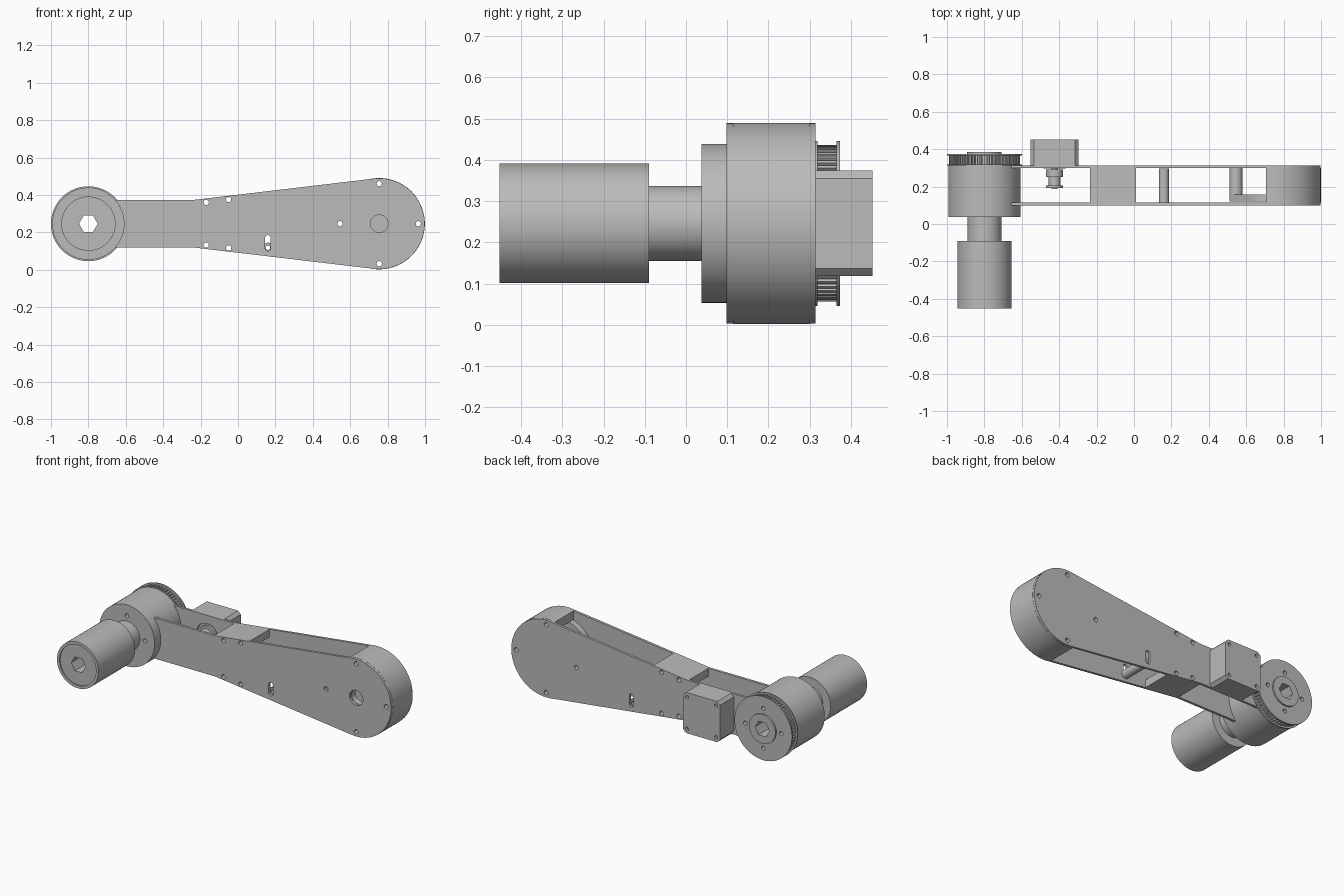
import bpy, bmesh, math
from mathutils import Matrix

if "Cube" in bpy.data.objects:
    bpy.data.objects.remove(bpy.data.objects["Cube"])

grey = bpy.data.materials.new("plain_grey")
grey.diffuse_color = (0.5, 0.5, 0.5, 1)
grey.use_nodes = True
grey.node_tree.nodes["Principled BSDF"].inputs["Base Color"].default_value = grey.diffuse_color

ZC = 0.246                      # height of the arm axis
JX, EX, MX = -0.8, 0.755, -0.425  # joint, far end and motor axes
R_END = 0.243
LEAN = 96.8                     # angle where the taper meets the end arc


def arc(x, z, r, a0, a1, n=48):
    return [(x + r * math.cos(math.radians(a0 + (a1 - a0) * i / n)),
             z + r * math.sin(math.radians(a0 + (a1 - a0) * i / n))) for i in range(n + 1)]


def circle(x, z, r, n=64):
    return arc(x, z, r, 0, 360, n)[:-1]


def slab(name, y0, y1, *loops):
    """Extrude x-z outlines (first outer, rest holes) from y0 to y1."""
    cu = bpy.data.curves.new(name, 'CURVE')
    cu.dimensions = '2D'
    cu.fill_mode = 'BOTH'
    cu.extrude = (y1 - y0) / 2
    for pts in loops:
        sp = cu.splines.new('POLY')
        sp.points.add(len(pts) - 1)
        for p, (x, z) in zip(sp.points, pts):
            p.co = (x, z, 0, 1)
        sp.use_cyclic_u = True
    tmp = bpy.data.objects.new(name + "_outline", cu)
    bpy.context.collection.objects.link(tmp)
    bpy.context.view_layer.update()
    me = bpy.data.meshes.new_from_object(tmp.evaluated_get(bpy.context.evaluated_depsgraph_get()))
    bpy.data.objects.remove(tmp)
    me.transform(Matrix.Translation((0, (y0 + y1) / 2, 0)) @ Matrix.Rotation(math.pi / 2, 4, 'X'))
    bm = bmesh.new()
    bm.from_mesh(me)
    bmesh.ops.remove_doubles(bm, verts=bm.verts, dist=1e-5)
    bmesh.ops.recalc_face_normals(bm, faces=bm.faces)
    bm.to_mesh(me)
    bm.free()
    me.materials.clear()
    me.materials.append(grey)
    ob = bpy.data.objects.new(name, me)
    bpy.context.collection.objects.link(ob)
    bpy.ops.object.select_all(action='DESELECT')
    ob.select_set(True)
    bpy.context.view_layer.objects.active = ob
    bpy.ops.object.shade_smooth_by_angle(angle=math.radians(30))
    return ob


def mirror(pts):
    return [(x, 2 * ZC - z) for x, z in pts]


# Shared holes
strut_holes = [circle(-0.17, 0.36, 0.014, 20), circle(-0.05, 0.375, 0.014, 20)]
end_holes = [circle(EX, ZC + 0.214, 0.014, 20), circle(EX + 0.209, ZC, 0.014, 20),
             circle(EX, ZC - 0.214, 0.014, 20)]
lug_hole = circle(0.545, ZC, 0.014, 20)
slot = arc(0.16, 0.17, 0.015, 0, 180, 12) + arc(0.16, 0.115, 0.015, 180, 360, 12)
hex_hole = circle(JX, ZC, 0.05, 6)
bolt_holes = [circle(JX + 0.125 * math.cos(a), ZC + 0.125 * math.sin(a), 0.013, 20)
              for a in (0, math.pi / 2, math.pi, 1.5 * math.pi)]

# Arm side plates
outline = ([(-0.69, 0.118), (-0.23, 0.118)] + arc(EX, ZC, R_END, -LEAN, LEAN, 72)
           + [(-0.23, 0.374), (-0.69, 0.374)])
holes = strut_holes + [mirror(h) for h in strut_holes] + end_holes + [lug_hole, slot]
slab("front_arm_plate", 0.098, 0.114, outline, *holes, circle(EX, ZC, 0.047))
slab("back_arm_plate", 0.299, 0.314, outline, *holes, circle(MX, ZC, 0.075))

# Middle struts between the plates, top and bottom
strut = [(-0.235, 0.324), (0.01, 0.353), (0.01, 0.4025), (-0.23, 0.374), (-0.235, 0.374)]
slab("upper_strut", 0.114, 0.299, strut, *strut_holes)
slab("lower_strut", 0.114, 0.299, mirror(strut), *[mirror(h) for h in strut_holes])

# Rounded end wall with its floor and standoff
slab("end_wall", 0.114, 0.299,
     arc(EX, ZC, R_END + 0.001, -101.9, 101.9, 72) + arc(EX, ZC, 0.19, 105.3, -105.3, 72), *end_holes)
slab("end_floor", 0.119, 0.158,
     arc(EX, ZC, 0.191, -135, 135, 64) + arc(0.545, ZC, 0.035, 137, 223, 16),
     circle(EX, ZC, 0.047), lug_hole)
slab("end_standoff", 0.158, 0.299, circle(0.545, ZC, 0.035, 40), lug_hole)

# Belt tensioner pin
slab("tensioner_pin", 0.116, 0.297, circle(0.16, 0.118, 0.027, 40), circle(0.16, 0.118, 0.012, 20))

# Joint: drum, neck and front roller share one hex bore
slab("joint_drum", 0.037, 0.312, circle(JX, ZC, 0.193, 96), hex_hole, *bolt_holes)
slab("roller_neck", -0.09, 0.037, circle(JX, ZC, 0.091), hex_hole)
slab("roller_body", -0.446, -0.09, circle(JX, ZC, 0.145, 80), hex_hole)
slab("roller_rim", -0.4525, -0.446, circle(JX, ZC, 0.145, 80), circle(JX, ZC, 0.127, 80))

# Toothed joint pulley with two flanges and a hub
teeth = []
for i in range(64):
    for f, r in ((0, 0.19), (0.5, 0.19), (0.55, 0.176), (0.95, 0.176)):
        a = 2 * math.pi * (i + f) / 64
        teeth.append((JX + r * math.cos(a), ZC + r * math.sin(a)))
slab("pulley_teeth", 0.319, 0.365, teeth, hex_hole, *bolt_holes)
for name, y0, y1 in (("pulley_inner_flange", 0.312, 0.319), ("pulley_outer_flange", 0.365, 0.374)):
    slab(name, y0, y1, circle(JX, ZC, 0.2, 96), hex_hole, *bolt_holes)
slab("pulley_hub", 0.374, 0.384, circle(JX, ZC, 0.092), hex_hole)

# Motor: chamfered square body, rear cap with screw holes
h, c = 0.128, 0.019
square = [(MX + x, ZC + z) for x, z in ((h, h - c), (h - c, h), (c - h, h), (-h, h - c),
                                        (-h, c - h), (c - h, -h), (h - c, -h), (h, c - h))]
screws = [circle(MX + sx * 0.1, ZC + sz * 0.1, 0.011, 20) for sx in (-1, 1) for sz in (-1, 1)]
slab("motor_body", 0.314, 0.437, square)
slab("motor_cap", 0.437, 0.4525, square, *screws)
slab("motor_boss", 0.297, 0.314, circle(MX, ZC, 0.06))

# Motor shaft and its small pulley
for name, y0, y1, r in (("shaft_collar", 0.25, 0.292, 0.046), ("shaft_pulley", 0.205, 0.25, 0.031),
                        ("shaft_end_flange", 0.192, 0.205, 0.046), ("motor_shaft", 0.188, 0.297, 0.015)):
    slab(name, y0, y1, circle(MX, ZC, r, 40))
